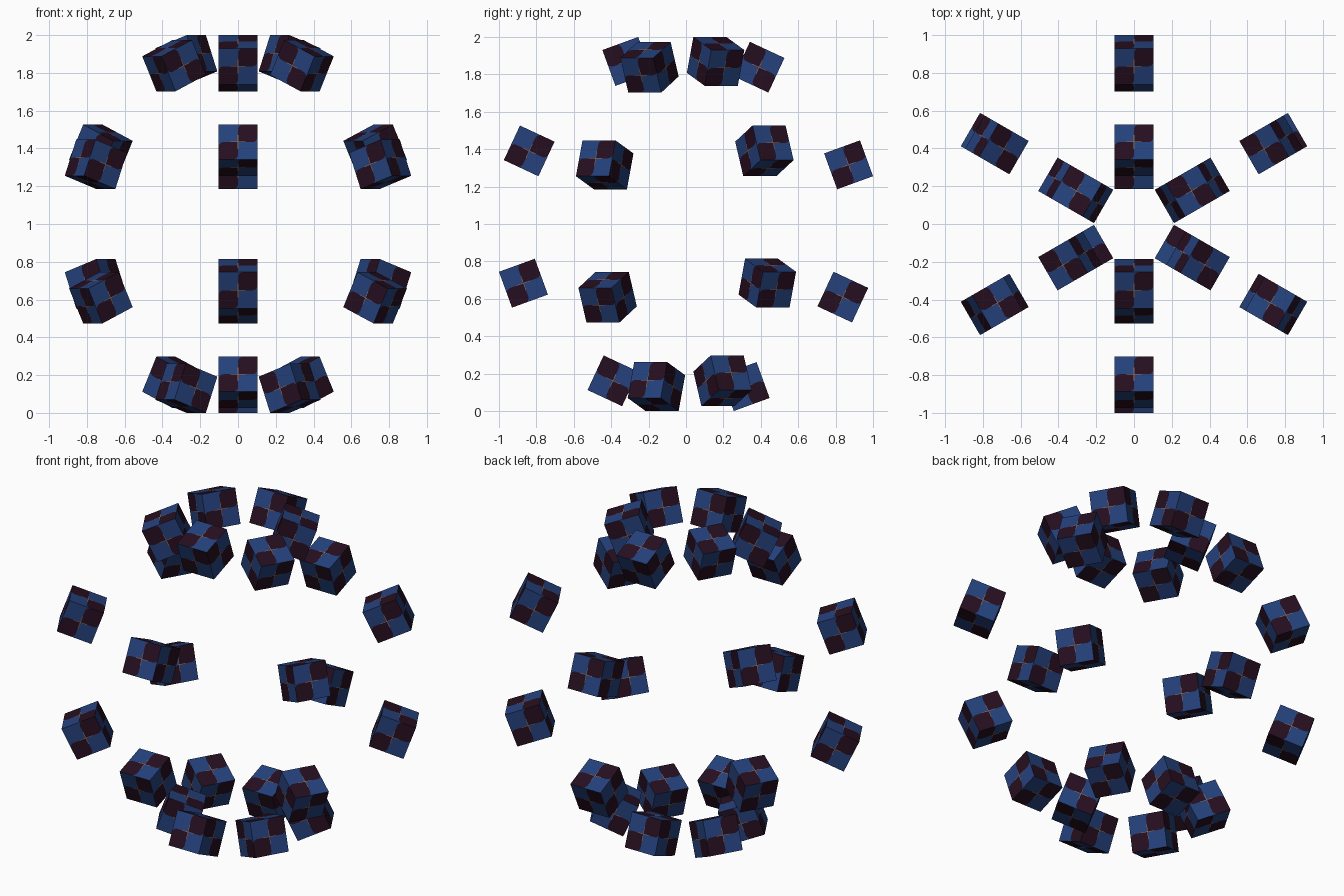
import bpy, bmesh, math
from mathutils import Matrix, Vector

if "Cube" in bpy.data.objects:
    bpy.data.objects.remove(bpy.data.objects["Cube"])

H = 0.102        # half edge of a cube
R = 0.925        # ring radius
ROUND = 0.026    # rounding of the dark patches


def material(name, rgb):
    m = bpy.data.materials.new(name)
    m.diffuse_color = (*rgb, 1.0)
    m.use_nodes = True
    m.node_tree.nodes["Principled BSDF"].inputs["Base Color"].default_value = m.diffuse_color
    return m


BLUE = material("navy blue", (0.018, 0.052, 0.20))
DARK = material("dark plum", (0.019, 0.0045, 0.014))
TAN = material("tan seam", (0.30, 0.16, 0.10))


def add_face(bm, axis, side, pts, flip, index, lift=0.0):
    """Polygon given in the two in-plane axes of one cube side."""
    verts = []
    for u, v in pts:
        co = Vector((0, 0, 0))
        co[axis] = side * (H + lift)
        co[(axis + 1) % 3] = u
        co[(axis + 2) % 3] = v
        verts.append(bm.verts.new(co))
    if flip:
        verts.reverse()
    bm.faces.new(verts).material_index = index


def arc(cx, cy, start, end, n=4):
    return [(cx + ROUND * math.cos(math.radians(start + (end - start) * i / n)),
             cy + ROUND * math.sin(math.radians(start + (end - start) * i / n)))
            for i in range(n + 1)]


def checker_cube_mesh():
    bm = bmesh.new()
    # rounded corners at the two edge midpoints of a quadrant
    arc_a = arc(H - ROUND, ROUND, -90, 0)
    arc_b = arc(ROUND, H - ROUND, 90, 180)
    for axis in range(3):
        for side in (-1, 1):
            for su in (-1, 1):
                for sv in (-1, 1):
                    parity = side * su * sv
                    flip = parity < 0
                    # outward faces carry the opposite checker phase
                    dark = parity < 0 if axis == 1 else parity > 0

                    def put(pts, index):
                        add_face(bm, axis, side, [(su * a, sv * b) for a, b in pts], flip, index)

                    if dark:
                        put([(0, 0)] + arc_a + [(H, H)] + arc_b, 1)
                        put([(H, 0)] + arc_a[::-1], 0)
                        put([(0, H)] + arc_b[::-1], 0)
                    else:
                        put([(0, 0), (H, 0), (H, H), (0, H)], 0)
            # hairline seam cross in the middle of each side
            w, l = 0.0015, 0.04
            for a, b in ((l, w), (w, l)):
                add_face(bm, axis, side, [(-a, -b), (a, -b), (a, b), (-a, b)], side < 0, 2, 0.0005)
    bmesh.ops.remove_doubles(bm, verts=bm.verts, dist=0.00005)
    me = bpy.data.meshes.new("checker_cube")
    bm.to_mesh(me)
    bm.free()
    for m in (BLUE, DARK, TAN):
        me.materials.append(m)
    return me


# three upright rings of eight cubes, turned 120 degrees from each other
cube = checker_cube_mesh()
for ring in range(3):
    for k in range(8):
        ob = bpy.data.objects.new(f"ring_{ring + 1}_cube_{k + 1}", cube)
        bpy.context.collection.objects.link(ob)
        ob.matrix_world = (Matrix.Translation((0, 0, 1))
                           @ Matrix.Rotation(math.radians(120 * ring), 4, 'Z')
                           @ Matrix.Rotation(math.radians(20 + 45 * k), 4, 'X')
                           @ Matrix.Translation((0, R, 0)))
